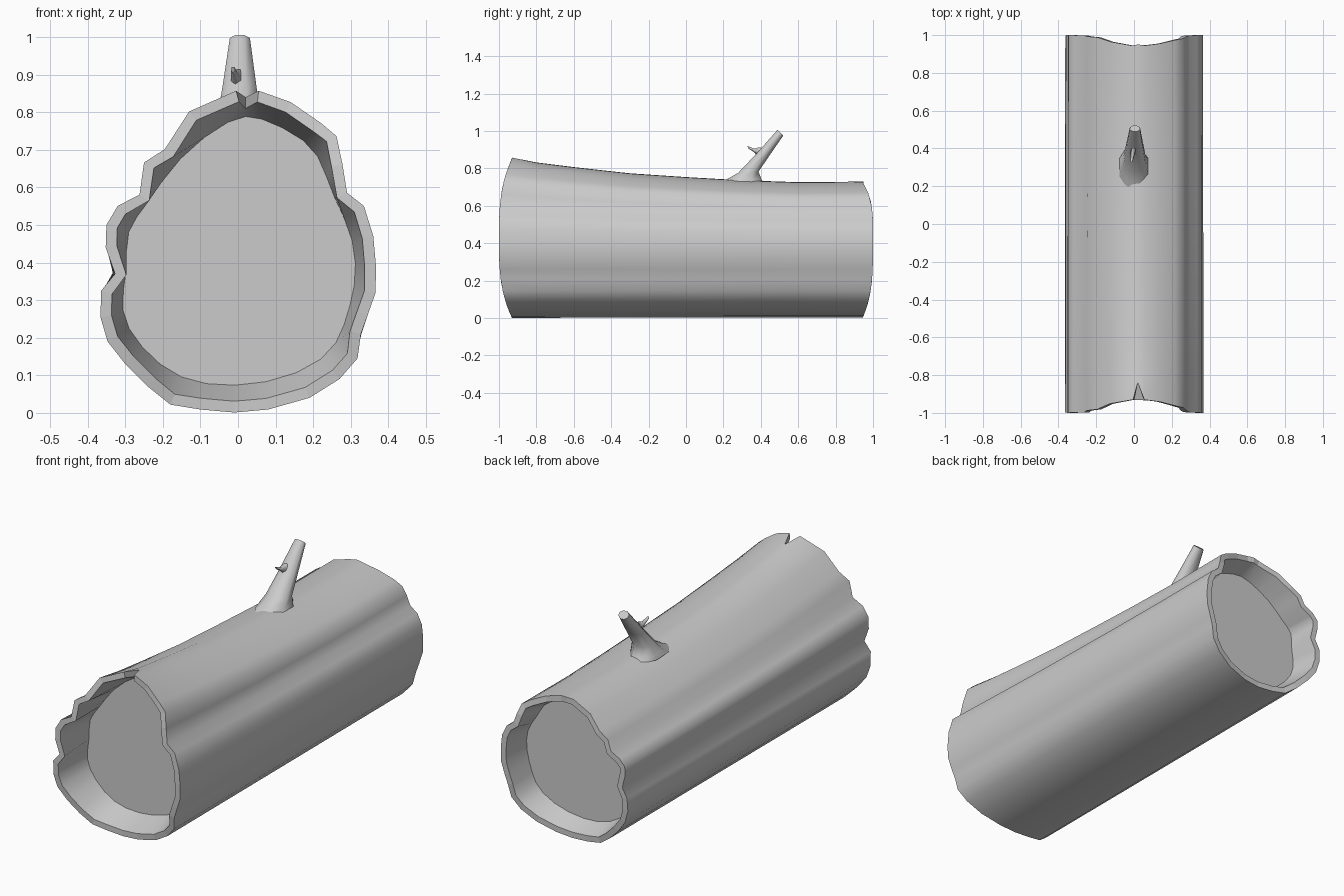
import bpy, bmesh
from math import cos, sin, tau
from mathutils import Vector

if "Cube" in bpy.data.objects:
    bpy.data.objects.remove(bpy.data.objects["Cube"])

# Cross-section of the trunk at its front end (x, z), clockwise from the split
PROFILE = [(.02, .838), (.055, .855), (.14, .825), (.22, .77), (.262, .735), (.278, .66),
           (.29, .585), (.335, .55), (.36, .47), (.367, .39), (.366, .32), (.345, .26),
           (.327, .21), (.318, .145), (.27, .09), (.19, .04), (.08, .009), (-.01, .001),
           (-.1, .009), (-.18, .022), (-.24, .07), (-.30, .13), (-.347, .19), (-.366, .255),
           (-.364, .325), (-.327, .37), (-.352, .44), (-.35, .50), (-.32, .55), (-.262, .58),
           (-.25, .665), (-.195, .70), (-.13, .80), (-.005, .855)]
N = len(PROFILE)
# Height of the trunk's top along its length (y, z)
TOP_LINE = [(-1, .857), (-.8, .83), (-.6, .805), (-.3, .772), (0, .752),
            (.3, .735), (.6, .725), (1, .728)]


def finish(bm, name):
    bmesh.ops.recalc_face_normals(bm, faces=bm.faces)
    mesh = bpy.data.meshes.new(name)
    bm.to_mesh(mesh)
    bm.free()
    ob = bpy.data.objects.new(name, mesh)
    bpy.context.collection.objects.link(ob)
    return ob


def bridge(bm, a, b, smooth):
    for i in range(len(a)):
        j = (i + 1) % len(a)
        bm.faces.new((a[i], a[j], b[j], b[i])).smooth = smooth


def inset(points, d):
    out = []
    for i, (x, z) in enumerate(points):
        t = (Vector(points[(i + 1) % N]) - Vector(points[i - 1])).normalized()
        out.append((x + t.y * d, z - t.x * d))
    return out


def relax(points, times):
    """Average each point with its neighbours to soften the lumps."""
    for _ in range(times):
        points = [((points[i - 1][0] + 2 * p[0] + points[(i + 1) % N][0]) / 4,
                   (points[i - 1][1] + 2 * p[1] + points[(i + 1) % N][1]) / 4)
                  for i, p in enumerate(points)]
    return points


def lift(z, top):
    """Stretch the upper part of the section to the given top height."""
    return z if z < .45 else .45 + (z - .45) * (top - .45) / .405


def end_y(i, side):
    """Bowed end with a split at the front top."""
    if side < 0 and i == 0:
        return -.84
    k = min(1, abs(PROFILE[i][1] - .425) / .425)
    return side * (1 - (.07 * k ** 3 if side < 0 else .055 * k ** 3.5))


# Hollow-ended log: outer bark, flat rims, tapered recesses and end floors
FLAT_TOP = [(.02, .857)] + PROFILE[1:]
SOFT = relax(FLAT_TOP, 1)
bm = bmesh.new()
rings = []
for y, top in TOP_LINE:
    t = (y + 1) / 2
    section = PROFILE if y == -1 else [
        (a[0] + (b[0] - a[0]) * t * .4, a[1] + (b[1] - a[1]) * t * .4)
        for a, b in zip(FLAT_TOP, SOFT)]
    section = [(x, lift(z, top)) for x, z in section]
    rings.append([bm.verts.new((x, end_y(i, y) if abs(y) == 1 else y, z))
                  for i, (x, z) in enumerate(section)])
    if abs(y) == 1:
        inner = inset(section, .03)
        mid = (.045 + top) / 2 - .02
        depth, scale = (.2, .94) if y < 0 else (.15, .97)
        base = relax(inset([(x, lift(z, top)) for x, z in FLAT_TOP], .03), 2)
        floor = [bm.verts.new((x * scale, y * (1 - depth), mid + (z - mid) * .91))
                 for x, z in base]
        rim = [bm.verts.new((x, end_y(i, y), z)) for i, (x, z) in enumerate(inner)]
        bridge(bm, rings[-1], rim, False)
        bridge(bm, rim, floor, True)
        bm.faces.new(floor).smooth = False
for a, b in zip(rings, rings[1:]):
    bridge(bm, a, b, True)
finish(bm, "hollow_log")


def stub(name, sections, sides):
    """Tapered limb; each section is (front y, z), (back y, z), half width, x."""
    bm = bmesh.new()
    loops = []
    for f, b, w, x in sections:
        f, b = Vector(f), Vector(b)
        mid, half = (f + b) / 2, (f - b) / 2
        loop = []
        for i in range(sides):
            a = tau * (i + .5) / sides
            p = mid + half * cos(a)
            loop.append(bm.verts.new((x + w * sin(a), p.x, p.y)))
        loops.append(loop)
    for a, b in zip(loops, loops[1:]):
        bridge(bm, a, b, True)
    bm.faces.new(loops[0]).smooth = False
    bm.faces.new(loops[-1]).smooth = False
    return finish(bm, name)


# Broken branch flaring into the bark, leaning to the back
stub("branch", [((.17, .725), (.43, .715), .082, 0),
                ((.22, .747), (.412, .738), .076, 0),
                ((.275, .776), (.392, .782), .064, .003),
                ((.37, .875), (.452, .872), .048, .004),
                ((.488, 1.007), (.522, .975), .029, .005)], 8)

# Small snapped twig on the branch's front side
stub("twig", [((.40, .92), (.39, .855), .016, -.003),
              ((.365, .908), (.362, .888), .011, -.008),
              ((.327, .922), (.335, .905), .006, -.013)], 5)
